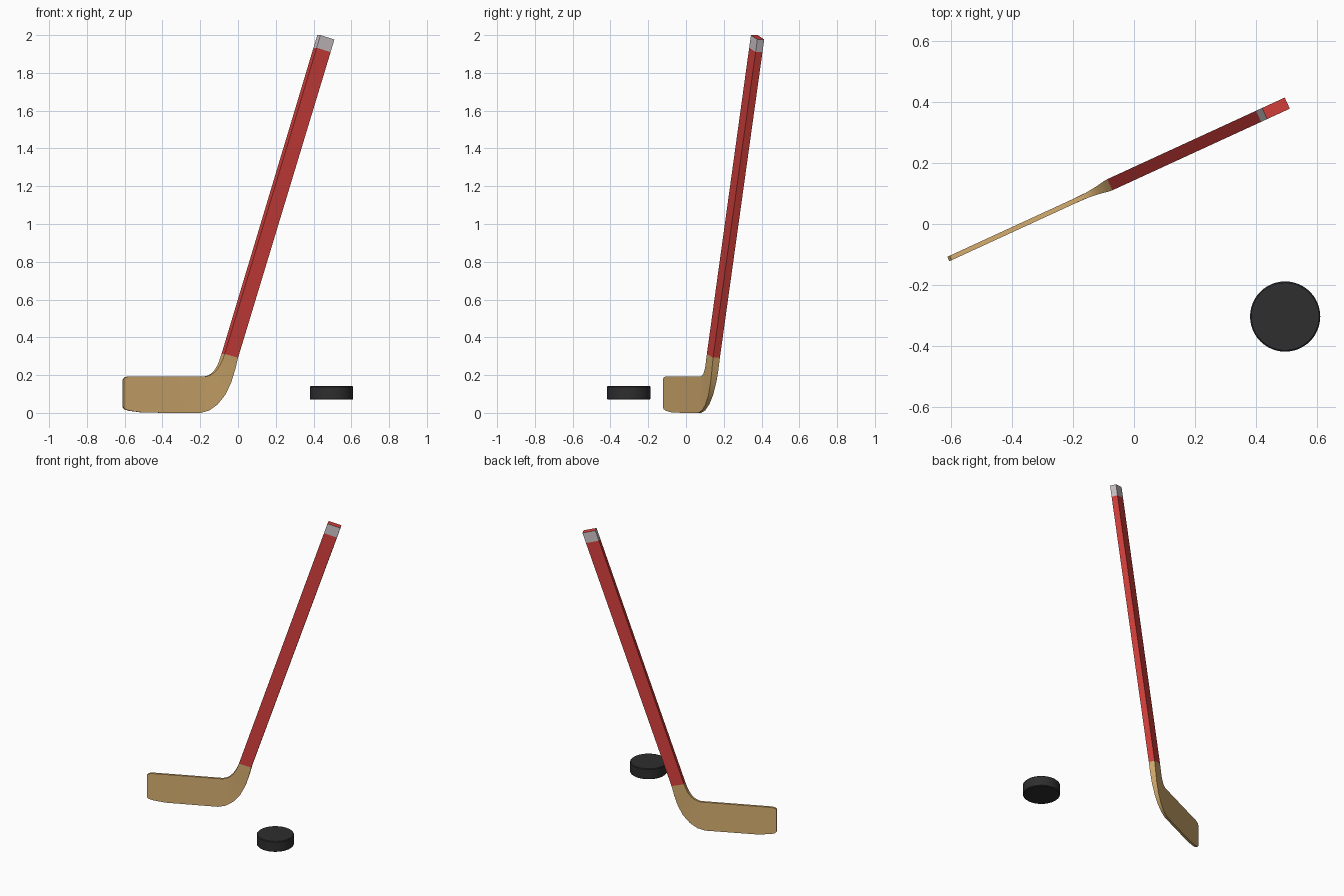
import bpy, bmesh, math

if "Cube" in bpy.data.objects:
    bpy.data.objects.remove(bpy.data.objects["Cube"])

ANGLE = math.radians(24.7)          # the stick stands in a vertical plane turned by this
BASE_Y = 0.165                      # where that plane crosses x = 0
C, S = math.cos(ANGLE), math.sin(ANGLE)


def material(name, rgb):
    """Flat colour from sRGB 0-255 values."""
    m = bpy.data.materials.new(name)
    lin = [((v / 255 + 0.055) / 1.055) ** 2.4 for v in rgb]
    m.diffuse_color = (*lin, 1)
    m.use_nodes = True
    m.node_tree.nodes["Principled BSDF"].inputs["Base Color"].default_value = m.diffuse_color
    return m


red = material("red paint", (212, 64, 60))
wood = material("pale wood", (214, 174, 112))
grey = material("light grey tape", (206, 196, 200))
black = material("black rubber", (46, 46, 46))


def finish(name, bm, mats, angle=None):
    bmesh.ops.recalc_face_normals(bm, faces=bm.faces)
    mesh = bpy.data.meshes.new(name)
    bm.to_mesh(mesh)
    bm.free()
    for m in mats:
        mesh.materials.append(m)
    ob = bpy.data.objects.new(name, mesh)
    bpy.context.collection.objects.link(ob)
    if angle:
        bpy.ops.object.select_all(action='DESELECT')
        ob.select_set(True)
        bpy.context.view_layer.objects.active = ob
        bpy.ops.object.shade_smooth_by_angle(angle=math.radians(angle))
    return ob


def loft(name, sections, mats, band=None, angle=None):
    """Join four-cornered sections (x1, z1, x2, z2, half thickness);
    the side faces of span number `band` get the second material."""
    bm = bmesh.new()
    rings = []
    for x1, z1, x2, z2, t in sections:
        rings.append([bm.verts.new((x - s * t * S, BASE_Y + x * S / C + s * t * C, z))
                      for x, z, s in ((x1, z1, -1), (x2, z2, -1), (x2, z2, 1), (x1, z1, 1))])
    for i, (a, b) in enumerate(zip(rings, rings[1:])):
        for k in range(4):
            n = (k + 1) % 4
            f = bm.faces.new((a[k], a[n], b[n], b[k]))
            f.material_index = int(i == band)
    bm.faces.new(rings[0])
    bm.faces.new(rings[-1])
    return finish(name, bm, mats, angle)


# Blade: thin paddle with rounded toe, curving up and thickening into the neck
loft("blade", [
    (-0.608, 0.030, -0.608, 0.176, 0.008),
    (-0.600, 0.019, -0.600, 0.188, 0.008),
    (-0.575, 0.011, -0.580, 0.193, 0.008),
    (-0.500, 0.001, -0.500, 0.193, 0.008),
    (-0.200, 0.000, -0.175, 0.193, 0.008),
    (-0.155, 0.013, -0.155, 0.198, 0.009),
    (-0.112, 0.045, -0.136, 0.209, 0.011),
    (-0.073, 0.095, -0.118, 0.228, 0.0135),
    (-0.043, 0.160, -0.102, 0.253, 0.0165),
    (-0.023, 0.228, -0.090, 0.280, 0.019),
    (-0.008, 0.292, -0.079, 0.312, 0.020),
], [wood], angle=35)

# Shaft: straight bar with a tape band just under its red end
loft("shaft", [
    (-0.008, 0.292, -0.079, 0.312, 0.020),
    (0.482, 1.910, 0.408, 1.933, 0.020),
    (0.502, 1.977, 0.428, 2.000, 0.020),
], [red, grey], band=1)

# Puck: short cylinder with a slightly eased rim
bm = bmesh.new()
bmesh.ops.create_cone(bm, cap_ends=True, segments=48, radius1=0.115, radius2=0.115, depth=0.072)
rims = [e for e in bm.edges if abs(e.verts[0].co.z - e.verts[1].co.z) < 1e-4]
bmesh.ops.bevel(bm, geom=rims, offset=0.004, segments=1, affect='EDGES')
puck = finish("puck", bm, [black], angle=30)
puck.location = (0.495, -0.303, 0.106)
